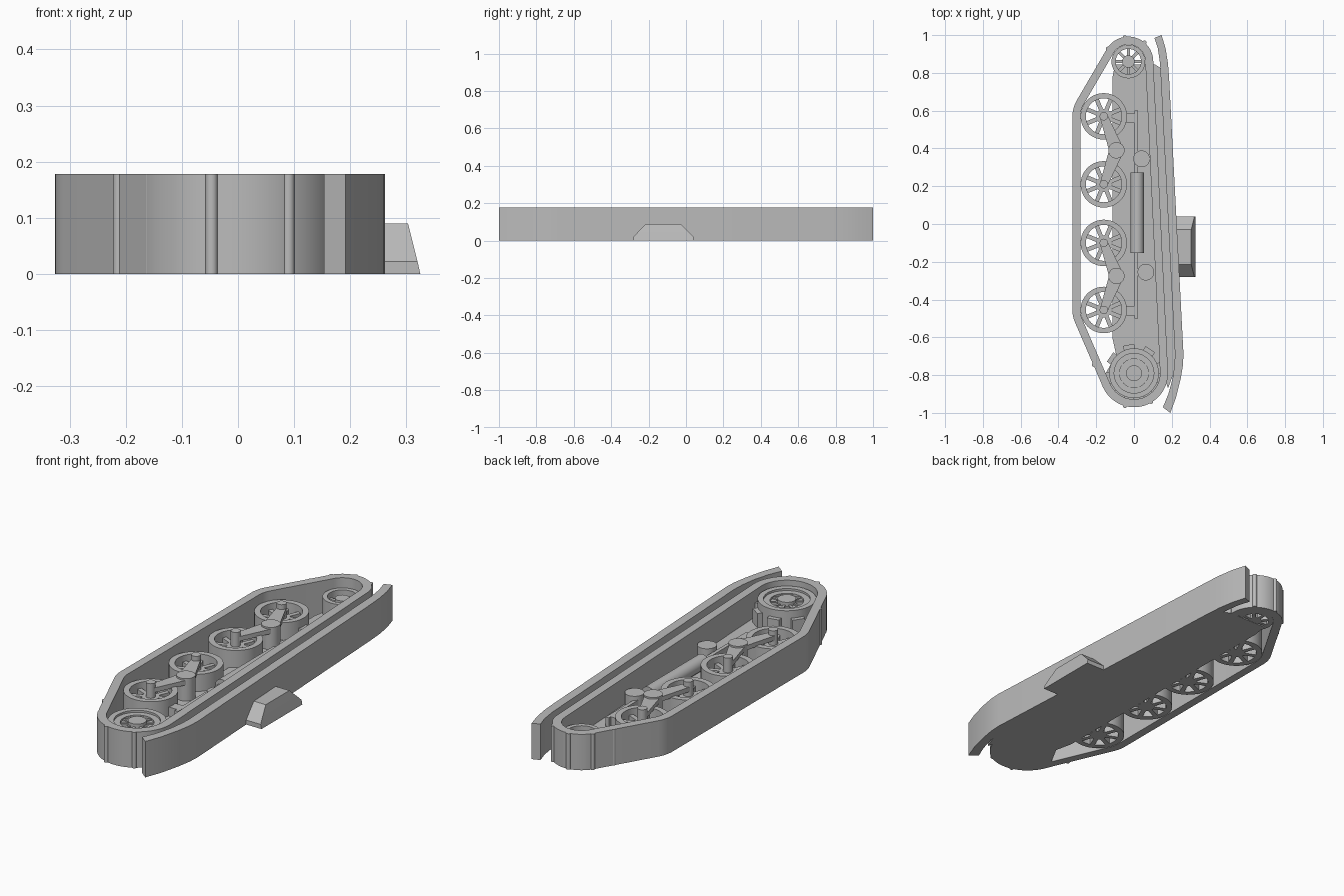
import bpy
from math import cos, sin, pi, atan2, hypot

cube = bpy.data.objects.get("Cube")
if cube:
    bpy.data.objects.remove(cube, do_unlink=True)

grey = bpy.data.materials.new("plain grey")
grey.use_nodes = True
GREY = (0.5, 0.5, 0.5, 1)
grey.diffuse_color = GREY
for node in grey.node_tree.nodes:
    if node.type == 'BSDF_PRINCIPLED':
        node.inputs["Base Color"].default_value = GREY


def make(name, verts, faces):
    mesh = bpy.data.meshes.new(name)
    mesh.from_pydata(verts, [], faces)
    mesh.materials.append(grey)
    ob = bpy.data.objects.new(name, mesh)
    bpy.context.collection.objects.link(ob)
    for o in bpy.context.selected_objects:
        o.select_set(False)
    ob.select_set(True)
    bpy.context.view_layer.objects.active = ob
    bpy.ops.object.shade_smooth_by_angle(angle=pi / 6)
    return ob


def loft(name, sections):
    """Closed solid through stacked (points, z) sections."""
    n = len(sections[0][0])
    verts = [(x, y, z) for pts, z in sections for x, y in pts]
    faces = [tuple(reversed(range(n))), tuple(range(len(verts) - n, len(verts)))]
    for s in range(len(sections) - 1):
        a, b = s * n, (s + 1) * n
        faces += [(a + i, a + (i + 1) % n, b + (i + 1) % n, b + i) for i in range(n)]
    return make(name, verts, faces)


def prism(name, pts, z0, z1):
    return loft(name, [(pts, z0), (pts, z1)])


def band(name, outer, inner, z0, z1):
    """Hollow prism between two loops of the same length."""
    n = len(outer)
    loops = [(outer, z0), (outer, z1), (inner, z1), (inner, z0)]
    verts = [(x, y, z) for pts, z in loops for x, y in pts]
    faces = []
    for s in range(4):
        a, b = s * n, (s + 1) % 4 * n
        faces += [(a + i, a + (i + 1) % n, b + (i + 1) % n, b + i) for i in range(n)]
    return make(name, verts, faces)


def circle(c, r, n=40):
    return [(c[0] + r * cos(2 * pi * i / n), c[1] + r * sin(2 * pi * i / n)) for i in range(n)]


def ring(name, c, r1, r0, z0, z1):
    band(name, circle(c, r1), circle(c, r0), z0, z1)


def disc(name, c, r, z0, z1):
    prism(name, circle(c, r), z0, z1)


def box(name, x0, x1, y0, y1, z0, z1):
    prism(name, [(x0, y0), (x1, y0), (x1, y1), (x0, y1)], z0, z1)


def bar(name, c, ang, r0, r1, w, z0, z1):
    """Radial block from radius r0 to r1 with half width w."""
    u, v = (cos(ang), sin(ang)), (-sin(ang), cos(ang))
    prism(name, [(c[0] + u[0] * r + v[0] * s, c[1] + u[1] * r + v[1] * s)
                 for r, s in ((r0, -w), (r1, -w), (r1, w), (r0, w))], z0, z1)


def hull(points):
    """Convex hull, counter-clockwise; extra tuple entries are carried along."""
    def half(seq):
        out = []
        for p in seq:
            while len(out) > 1 and ((out[-1][0] - out[-2][0]) * (p[1] - out[-2][1])
                                    - (out[-1][1] - out[-2][1]) * (p[0] - out[-2][0])) <= 1e-9:
                out.pop()
            out.append(p)
        return out[:-1]
    pts = sorted(points)
    return half(pts) + half(pts[::-1])


H, FLOOR, LINK = 0.178, 0.045, 0.042
idler, sprocket = (-0.03, 0.86), (0, -0.79)
wheels = [(-0.16, y) for y in (0.57, 0.21, -0.10, -0.455)]

# Track belt wrapped around the wheels
samples = []
for (cx, cy), r in ((idler, 0.09), (wheels[0], 0.124), (wheels[3], 0.124), (sprocket, 0.138)):
    for i in range(72):
        u, v = cos(2 * pi * i / 72), sin(2 * pi * i / 72)
        samples.append((cx + r * u, cy + r * v, u, v))
loop = hull(samples)
band("track_belt", [(x + LINK * u, y + LINK * v) for x, y, u, v in loop],
     [(x, y) for x, y, u, v in loop], 0, H)

# Cleats on the outside of the belt
for c in ((-0.212, -0.745), (-0.155, -0.86), (-0.047, -0.963), (0.09, -0.941),
          (-0.187, 0.835), (-0.138, 0.928), (-0.048, 0.988), (0.055, 0.961)):
    prism("track_cleat", circle(c, 0.011, 16), 0, H)

# Back plate, rounded under the sprocket
arc = [(sprocket[0] + 0.165 * cos(a), sprocket[1] + 0.165 * sin(a))
       for a in [pi * (1.05 + 0.05 * i) for i in range(19)]]
prism("back_plate", [(-0.095, -0.69)] + arc + [(0.18, -0.87), (0.225, -0.75), (0.15, 0.82),
      (0.11, 0.845), (-0.1, 0.845), (-0.115, 0.77), (-0.115, -0.6)], 0, FLOOR)

# Fender strip, curved at both ends
outer = [(0.192, -1), (0.222, -0.92), (0.247, -0.82), (0.259, -0.75), (0.262, -0.69),
         (0.186, 0.77), (0.18, 0.85), (0.167, 0.93), (0.146, 1)]
inner = [(0.108, 0.985), (0.126, 0.93), (0.138, 0.85), (0.142, 0.77),
         (0.217, -0.69), (0.214, -0.75), (0.204, -0.82), (0.182, -0.9), (0.153, -0.97)]
prism("fender", outer + inner, 0, H)

# Side step with sloped faces
step = []
for x, y0, y1, z in ((0.325, -0.28, 0.04, 0), (0.32, -0.28, 0.04, 0.022), (0.303, -0.215, -0.03, 0.09)):
    step.append(([(0.205, y0), (x, y0), (x, y1), (0.205, y1)], z))
loft("side_step", step)

# Road wheels
for c in wheels:
    ring("road_wheel_rim", c, 0.123, 0.095, 0.001, 0.13)
    disc("road_wheel_hub", c, 0.04, 0.001, 0.1)
    disc("road_wheel_axle", c, 0.022, 0.001, 0.172)
    for i in range(8):
        bar("road_wheel_spoke", c, pi * i / 4 + pi / 8, 0.03, 0.1, 0.011, 0.001, 0.1)

# Idler wheel
ring("idler_rim", idler, 0.089, 0.067, 0.001, 0.128)
disc("idler_hub", idler, 0.033, 0.001, 0.12)
for i in range(8):
    bar("idler_spoke", idler, pi * i / 4, 0.02, 0.072, 0.008, 0.001, 0.1)

# Drive sprocket
ring("sprocket_rim", sprocket, 0.132, 0.105, 0.13, 0.152)
disc("sprocket_drum", sprocket, 0.132, FLOOR, 0.132)
ring("sprocket_inner_ring", sprocket, 0.106, 0.076, 0.12, 0.142)
disc("sprocket_hub", sprocket, 0.042, 0.12, 0.152)
for i in range(10):
    bar("sprocket_spoke", sprocket, pi * i / 5, 0.03, 0.08, 0.006, 0.12, 0.138)
for i in range(8):
    bar("sprocket_tooth", sprocket, pi * (i / 4 + 0.06), 0.12, 0.153, 0.03, FLOOR, 0.115)

# Swing arms joining wheel pairs
for pivot, pair in (((-0.093, 0.39), wheels[:2]), ((-0.093, -0.275), wheels[2:])):
    disc("arm_pivot", pivot, 0.043, FLOOR, 0.156)
    for c in pair:
        prism("swing_arm", hull(circle(pivot, 0.038) + circle(c, 0.021)), 0.125, 0.148)

# Suspension rail, brackets and posts
box("suspension_rail", 0.003, 0.021, -0.5, 0.6, FLOOR, 0.09)
for y in (0.56, -0.46):
    box("rail_bracket", -0.045, 0.01, y - 0.025, y + 0.025, FLOOR, 0.09)
for c in ((0.04, 0.345), (0.063, -0.255)):
    disc("return_post", c, 0.044, FLOOR, 0.11)

# Lengthwise spring cylinder
bpy.ops.mesh.primitive_cylinder_add(vertices=32, radius=0.035, depth=0.425,
                                    location=(0.017, 0.06, 0.08), rotation=(pi / 2, 0, 0))
spring = bpy.context.object
spring.name = "spring_cylinder"
spring.data.materials.append(grey)
bpy.ops.object.shade_smooth_by_angle(angle=pi / 6)
